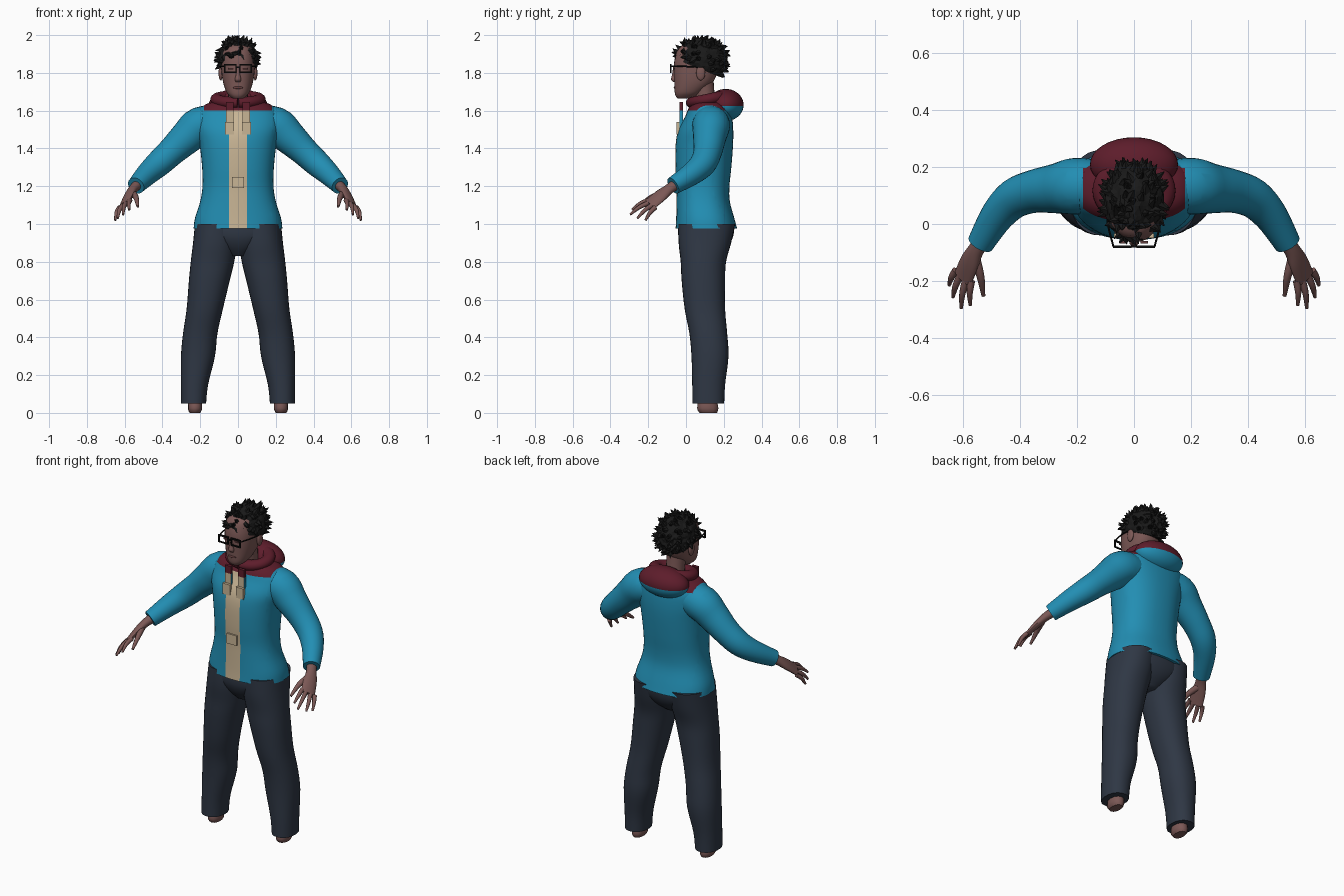
import bpy, bmesh, math, random
from mathutils import Vector, noise

random.seed(4)
if "Cube" in bpy.data.objects:
    bpy.data.objects.remove(bpy.data.objects["Cube"])


def material(name, r, g, b):
    m = bpy.data.materials.new(name)
    m.use_nodes = True
    m.diffuse_color = (r, g, b, 1)
    bsdf = m.node_tree.nodes["Principled BSDF"]
    bsdf.inputs["Base Color"].default_value = (r, g, b, 1)
    bsdf.inputs["Roughness"].default_value = 0.8
    return m


TEAL = material("teal cloth", 0.016, 0.27, 0.45)
MAROON = material("maroon cloth", 0.11, 0.012, 0.024)
TAN = material("tan cloth", 0.58, 0.46, 0.30)
SLATE = material("slate trousers", 0.028, 0.038, 0.058)
SKIN = material("skin", 0.20, 0.098, 0.092)
LIPS = material("lips", 0.13, 0.05, 0.05)
HAIR = material("black hair", 0.010, 0.010, 0.010)
FRAME = material("black frame", 0.004, 0.004, 0.004)


def finish(bm, name, mats, rule=None, angle=40):
    """Turn a bmesh into a named, coloured and shaded object."""
    bmesh.ops.recalc_face_normals(bm, faces=bm.faces[:])
    if rule:
        for f in bm.faces:
            f.material_index = rule(f.calc_center_median())
    mesh = bpy.data.meshes.new(name)
    bm.to_mesh(mesh)
    bm.free()
    for m in mats:
        mesh.materials.append(m)
    ob = bpy.data.objects.new(name, mesh)
    bpy.context.collection.objects.link(ob)
    if angle:
        bpy.ops.object.select_all(action="DESELECT")
        ob.select_set(True)
        bpy.context.view_layer.objects.active = ob
        bpy.ops.object.shade_smooth_by_angle(angle=math.radians(angle))
    return ob


def slice_at(bm, co, no, clear=False):
    geom = bm.verts[:] + bm.edges[:] + bm.faces[:]
    bmesh.ops.bisect_plane(bm, geom=geom, plane_co=co, plane_no=no, clear_inner=clear)


def spline(keys, steps=4):
    """Smooth curve through the keys, in any number of dimensions."""
    k = [Vector(p) for p in keys]
    out = []
    for i in range(len(k) - 1):
        a, b, c, d = k[max(i - 1, 0)], k[i], k[i + 1], k[min(i + 2, len(k) - 1)]
        for s in range(steps):
            t = s / steps
            out.append((b * 2 + (c - a) * t + (a * 2 - b * 5 + c * 4 - d) * t ** 2
                        + (b * 3 - a - c * 3 + d) * t ** 3) * 0.5)
    return out + [k[-1]]


def skin(frames, seg, power=2.0):
    """Skin elliptical rings given as (centre, half axis, half axis)."""
    bm = bmesh.new()
    rings = []
    for c, u, v in frames:
        ring = []
        for i in range(seg):
            a = math.tau * i / seg
            x, y = (math.copysign(abs(w) ** (2 / power), w) for w in (math.cos(a), math.sin(a)))
            ring.append(bm.verts.new(c + u * x + v * y))
        rings.append(ring)
    for r, s in zip(rings, rings[1:]):
        for i in range(seg):
            j = (i + 1) % seg
            bm.faces.new((r[i], r[j], s[j], s[i]))
    bm.faces.new(rings[0])
    bm.faces.new(rings[-1])
    return bm


def loft(keys, sx=1, seg=32, power=2.2):
    """Upright form from keys of (z, cx, cy, rx, ry)."""
    return skin([(Vector((sx * cx, cy, z)), Vector((rx, 0, 0)), Vector((0, ry, 0)))
                 for z, cx, cy, rx, ry in spline(keys)], seg, power)


def tube(keys, sx=1, side=(0, 1, 0), seg=20):
    """Limb along keys of (x, y, z, radius along side, other radius)."""
    pts = [Vector((sx * p[0], *p[1:])) for p in spline(keys)]
    side = Vector((sx * side[0], side[1], side[2]))
    frames = []
    for i, p in enumerate(pts):
        t = (pts[min(i + 1, len(pts) - 1)].xyz - pts[max(i - 1, 0)].xyz).normalized()
        u = (side - t * side.dot(t)).normalized()
        frames.append((p.xyz, u * p[3], t.cross(u) * p[4]))
    return skin(frames, seg)


def box(lo, hi):
    bm = bmesh.new()
    bmesh.ops.create_cube(bm, size=1)
    for v in bm.verts:
        v.co = Vector((l + (h - l) * (c + 0.5) for l, h, c in zip(lo, hi, v.co)))
    return bm


def ball(centre, radii):
    bm = bmesh.new()
    bmesh.ops.create_uvsphere(bm, u_segments=32, v_segments=20, radius=1)
    for v in bm.verts:
        v.co = Vector((c + r * p for c, r, p in zip(centre, radii, v.co)))
    return bm


# Jacket: maroon yoke above a seam, tan strip down the front
SEAM, YOKE, STRIP = 1.6, 0.18, 0.048


def jacket_rule(c):
    if c.z > SEAM and abs(c.x) < YOKE:
        return 1
    return 2 if abs(c.x) < STRIP and c.y < 0.08 and c.z < SEAM else 0


def finish_jacket(bm, name):
    slice_at(bm, (0, 0, SEAM), (0, 0, 1))
    for x in (-YOKE, -STRIP, STRIP, YOKE):
        slice_at(bm, (x, 0, 0), (1, 0, 0))
    finish(bm, name, [TEAL, MAROON, TAN], jacket_rule)


finish_jacket(loft([
    (0.975, 0, .108, .235, .163), (1.03, 0, .102, .228, .154), (1.12, 0, .091, .2, .141),
    (1.2, 0, .09, .188, .14), (1.3, 0, .092, .19, .148), (1.42, 0, .097, .203, .152),
    (1.5, 0, .105, .22, .145), (1.57, 0, .12, .222, .124), (1.61, 0, .122, .2, .11),
    (1.636, 0, .122, .165, .09), (1.65, 0, .12, .11, .07)], seg=48, power=2.3), "jacket_body")
finish(box((-.032, -.062, 1.19), (.032, -.045, 1.25)), "front_patch", [TAN], angle=0)

# Hood: rolled collar and a folded bag behind it
collar = [(.112 * math.sin(a), .118 - .085 * math.cos(a), 1.66 - .018 * math.cos(a), .03, .034)
          for a in (math.tau * i / 12 for i in range(13))]
finish(tube(collar, side=(0, 0, 1)), "hood_collar", [MAROON])
bag = ball((0, .21, 1.63), (.155, .095, .085))
slice_at(bag, (0, .21, 1.625), (0, 0, 1))
finish(bag, "hood_bag", [TEAL, MAROON], lambda c: int(c.z > 1.625))

# Hips
finish(loft([(.83, 0, .09, .05, .07), (.88, 0, .1, .13, .12), (.94, 0, .105, .218, .146),
             (1.02, 0, .11, .222, .148)]), "hips", [SLATE])

ACROSS = (.055, .045, -.042)  # across the palm, thumb to little finger
FINGERS = {
    "index_finger": ((.572, -.2, 1.125), (.576, -.285, 1.075)),
    "middle_finger": ((.592, -.197, 1.112), (.608, -.296, 1.05)),
    "ring_finger": ((.612, -.183, 1.097), (.637, -.257, 1.03)),
    "little_finger": ((.627, -.163, 1.087), (.65, -.215, 1.02)),
}

for sx, s in ((1, "left_"), (-1, "right_")):
    # Sleeves and trouser legs
    finish_jacket(tube([
        (.1, .13, 1.535, .09, .09), (.2, .133, 1.52, .1, .1), (.27, .125, 1.46, .088, .09),
        (.35, .115, 1.385, .076, .076), (.42, .09, 1.32, .07, .07),
        (.48, .03, 1.265, .06, .06), (.54, -.068, 1.203, .047, .047)], sx, seg=28), s + "sleeve")
    finish(loft([
        (.05, .235, .118, .066, .084), (.15, .23, .12, .072, .087), (.3, .212, .127, .09, .098),
        (.42, .2, .118, .091, .1), (.55, .176, .1, .096, .107), (.7, .152, .092, .108, .115),
        (.8, .135, .092, .115, .12), (.9, .121, .1, .117, .139), (1.0, .115, .11, .113, .15)],
        sx), s + "trouser_leg", [SLATE])
    finish(loft([(0, .228, .118, .028, .046), (.025, .228, .115, .038, .056),
                 (.08, .228, .115, .034, .046)], sx, seg=12), s + "foot", [SKIN])

    # Hand
    finish(tube([(.525, -.045, 1.215, .03, .028), (.555, -.09, 1.185, .03, .024),
                 (.578, -.135, 1.15, .04, .02), (.602, -.192, 1.103, .042, .013)],
                sx, ACROSS, 16), s + "palm", [SKIN])
    for name, (root, tip) in FINGERS.items():
        a, b = Vector(root), Vector(tip)
        mid = a.lerp(b, 0.5) + Vector((.004, 0, .008))
        keys = [(*p, r, r) for p, r in ((a, .013), (mid, .011), (b, .006))]
        finish(tube(keys, sx, ACROSS, 10), s + name, [SKIN])
    finish(tube([(.56, -.115, 1.165, .02, .018), (.54, -.185, 1.14, .015, .014),
                 (.53, -.252, 1.092, .007, .007)], sx, ACROSS, 10), s + "thumb", [SKIN])

    # Front straps with tan tabs
    inner, outer = sorted((sx * .024, sx * .064))
    strap = box((inner, -.034, 1.5), (outer, -.016, 1.645))
    slice_at(strap, (0, 0, SEAM), (0, 0, 1))
    finish(strap, s + "strap", [TEAL, MAROON, TAN],
           lambda c: 1 if c.z > SEAM else 2 if c.y < -.033 else 0, 0)
    lo, hi = sorted((sx * .02, sx * .07))
    finish(box((lo, -.05, 1.475), (hi, -.034, 1.54)), s + "strap_tab", [TAN], angle=0)

    # Ear, eye, brow and half of the glasses
    finish(ball((sx * .091, .078, 1.8), (.012, .024, .04)), s + "ear", [SKIN])
    lo, hi = sorted((sx * .022, sx * .05))
    finish(box((lo, -.068, 1.818), (hi, -.06, 1.826)), s + "eye", [LIPS], angle=0)
    for name, x0, x1, z0, z1 in (("rim_top", .008, .074, 1.838, 1.847),
                                 ("rim_bottom", .008, .074, 1.8, 1.807),
                                 ("rim_inner", .008, .014, 1.8, 1.847),
                                 ("rim_outer", .067, .074, 1.8, 1.847)):
        lo, hi = sorted((sx * x0, sx * x1))
        finish(box((lo, -.084, z0), (hi, -.076, z1)), s + name, [FRAME], angle=0)
    finish(tube([(.072, -.08, 1.836, .004, .004), (.092, .0, 1.834, .004, .004),
                 (.095, .075, 1.83, .004, .004)], sx, (0, 0, 1), 6), s + "temple", [FRAME])

# Head, neck and face
finish(tube([(0, .11, 1.58, .056, .056), (0, .1, 1.68, .052, .052), (0, .085, 1.78, .06, .06)],
            side=(1, 0, 0)), "neck", [SKIN])
finish(loft([(1.664, 0, -.008, .028, .036), (1.678, 0, 0, .045, .055),
             (1.7, 0, .014, .062, .074), (1.75, 0, .04, .079, .102), (1.81, 0, .053, .088, .117),
             (1.87, 0, .066, .091, .127), (1.93, 0, .07, .08, .11),
             (1.96, 0, .07, .04, .06)], power=2.3), "head", [SKIN])
finish(loft([(1.752, 0, -.06, .012, .008), (1.765, 0, -.062, .017, .017),
             (1.79, 0, -.063, .011, .011), (1.83, 0, -.06, .008, .008)], seg=12), "nose", [SKIN])
finish(ball((0, -.056, 1.722), (.026, .009, .008)), "mouth", [LIPS])
finish(box((-.01, -.083, 1.826), (.01, -.076, 1.834)), "glasses_bridge", [FRAME], angle=0)

# Hair: a ruffled cap cut along a sloping hairline, with tufts
CENTRE, RADII = Vector((0, .08, 1.868)), Vector((.105, .138, .115))
HAIRLINE, SLOPE = Vector((0, 0, 1.85)), Vector((0, .4, 1))
hair = bmesh.new()
bmesh.ops.create_icosphere(hair, subdivisions=4, radius=1)
for v in hair.verts:
    v.co = CENTRE + v.co * RADII * (1 + .09 * noise.noise(v.co * 5))
slice_at(hair, HAIRLINE, SLOPE, clear=True)
bmesh.ops.holes_fill(hair, edges=[e for e in hair.edges if e.is_boundary], sides=0)
for _ in range(170):
    d = Vector([random.gauss(0, 1) for i in range(3)]).normalized()
    p = CENTRE + d * RADII
    if (p - HAIRLINE).dot(SLOPE) < .012:
        continue
    aim = (d + Vector((random.uniform(-.5, .5), random.uniform(-.2, .6),
                       random.uniform(-.5, .3)))).normalized()
    m = aim.to_track_quat("Z", "Y").to_matrix().to_4x4()
    m.translation = p
    bmesh.ops.create_cone(hair, segments=5, radius1=.026, radius2=.001,
                          depth=random.uniform(.04, .065), matrix=m, cap_ends=True)
for v in hair.verts:
    v.co.z = min(v.co.z, 2.0)
finish(hair, "hair", [HAIR], angle=0)
